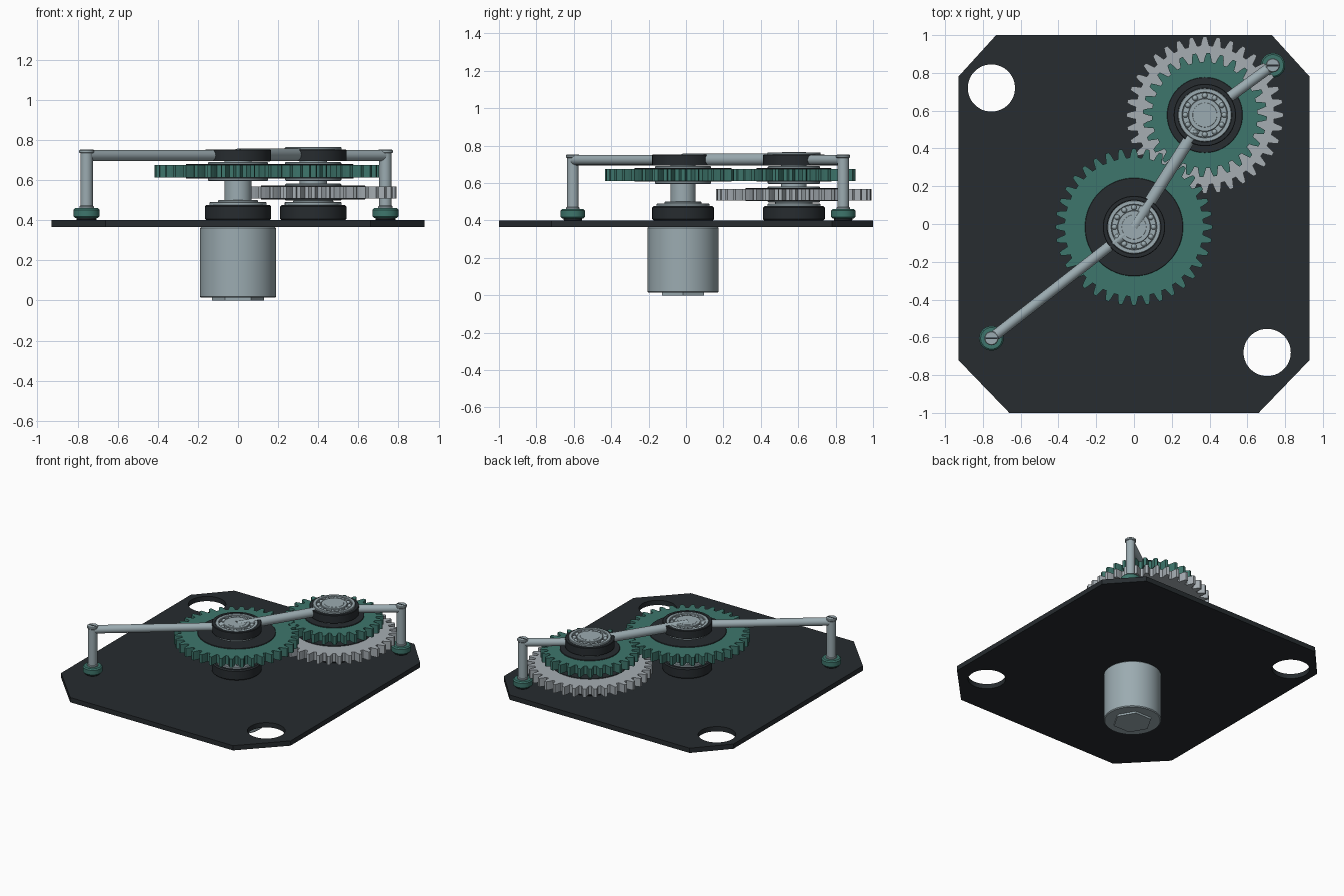
import bpy, bmesh
from math import cos, sin, pi, tau, atan2, radians
from mathutils import Vector

if "Cube" in bpy.data.objects:
    bpy.data.objects.remove(bpy.data.objects["Cube"])


def material(name, rgb):
    m = bpy.data.materials.new(name)
    m.diffuse_color = (*rgb, 1)
    m.use_nodes = True
    m.node_tree.nodes["Principled BSDF"].inputs["Base Color"].default_value = m.diffuse_color
    return m


STEEL = material("steel", (0.33, 0.41, 0.44))
PALE = material("pale_steel", (0.38, 0.42, 0.45))
DARK = material("charcoal", (0.02, 0.025, 0.029))
GREEN = material("green", (0.048, 0.18, 0.15))


def finish(name, bm, mat, loc=(0, 0, 0), smooth=True):
    bmesh.ops.recalc_face_normals(bm, faces=bm.faces)
    me = bpy.data.meshes.new(name)
    bm.to_mesh(me)
    bm.free()
    ob = bpy.data.objects.new(name, me)
    ob.location = loc
    bpy.context.collection.objects.link(ob)
    me.materials.append(mat)
    bpy.ops.object.select_all(action='DESELECT')
    bpy.context.view_layer.objects.active = ob
    ob.select_set(True)
    if smooth:
        bpy.ops.object.shade_smooth_by_angle(angle=radians(30))
    return ob


def prism(name, pts, z0, z1, mat, loc=(0, 0, 0), smooth=False):
    """Extrude a flat outline from z0 to z1."""
    bm = bmesh.new()
    f = bm.faces.new([bm.verts.new((x, y, z0)) for x, y in pts])
    ext = bmesh.ops.extrude_face_region(bm, geom=[f])
    bmesh.ops.translate(bm, vec=(0, 0, z1 - z0),
                        verts=[v for v in ext['geom'] if isinstance(v, bmesh.types.BMVert)])
    return finish(name, bm, mat, loc, smooth)


def lathe(name, profile, mat, xy=(0, 0), closed=False, segs=64):
    """Spin an (r, z) profile; open profiles get flat end caps, closed ones make rings."""
    bm = bmesh.new()
    rings = [[bm.verts.new((r * cos(tau * i / segs), r * sin(tau * i / segs), z))
              for i in range(segs)] for r, z in profile]
    pairs = list(zip(rings, rings[1:] + (rings[:1] if closed else [])))
    for a, b in pairs:
        for i in range(segs):
            j = (i + 1) % segs
            bm.faces.new((a[i], a[j], b[j], b[i]))
    if not closed:
        bm.faces.new(rings[0])
        bm.faces.new(rings[-1])
    return finish(name, bm, mat, (*xy, 0))


def drum(name, r, z0, z1, mat, xy=(0, 0), c=0.004, segs=64):
    """Cylinder with a small chamfer at both ends."""
    return lathe(name, [(r - c, z0), (r, z0 + c), (r, z1 - c), (r - c, z1)], mat, xy, segs=segs)


def ring(name, r0, r1, z0, z1, mat, xy):
    c = 0.003
    return lathe(name, [(r0, z0), (r1, z0), (r1, z1 - c), (r1 - c, z1), (r0 + c, z1), (r0, z1 - c)],
                 mat, xy, closed=True)


def rod(name, a, b, r, mat):
    a, b = Vector(a), Vector(b)
    bm = bmesh.new()
    bmesh.ops.create_cone(bm, cap_ends=True, segments=32, radius1=r, radius2=r, depth=(b - a).length)
    ob = finish(name, bm, mat, (a + b) / 2)
    ob.rotation_euler = (b - a).to_track_quat('Z', 'Y').to_euler()
    return ob


MODULE = 0.0219


def gear(name, teeth, z0, z1, mat, xy, rot=0.0):
    pitch = MODULE * teeth / 2
    root, tip = pitch - 1.2 * MODULE, pitch + MODULE
    pts = []
    for i in range(teeth):
        for r, f in ((root, -.35), (pitch, -.24), (tip, -.13), (tip, .13), (pitch, .24), (root, .35)):
            a = rot + tau * (i + f) / teeth
            pts.append((r * cos(a), r * sin(a)))
    return prism(name, pts, z0, z1, mat, (*xy, 0))


def bearing(name, xy, z0, z1):
    """Outer race, inner race, recessed floor and a circle of balls."""
    ring(name + "_outer_race", 0.118, 0.142, z0, z1, STEEL, xy)
    ring(name + "_inner_race", 0.060, 0.088, z0, z1, STEEL, xy)
    drum(name + "_floor", 0.120, z0, z1 - 0.016, STEEL, xy)
    bm = bmesh.new()
    for i in range(12):
        a = tau * i / 12
        res = bmesh.ops.create_uvsphere(bm, u_segments=14, v_segments=8, radius=0.0145)
        bmesh.ops.translate(bm, verts=res['verts'],
                            vec=(0.103 * cos(a), 0.103 * sin(a), z1 - 0.014))
    finish(name + "_balls", bm, STEEL, (*xy, 0))


A = (0.0, -0.016)     # main shaft axis
B = (0.375, 0.577)    # second shaft axis

# Base plate with clipped corners and two round holes
plate = prism("base_plate", [(-.66, -1), (.66, -1), (.93, -.72), (.93, .78),
                             (.73, 1), (-.73, 1), (-.93, .78), (-.93, -.72)], 0.365, 0.40, DARK)
for x, y in ((-0.755, 0.72), (0.705, -0.68)):
    cutter = drum("hole_cutter", 0.125, 0.3, 0.5, DARK, (x, y))
    cutter.hide_render = True
    bpy.context.view_layer.objects.active = plate
    mod = plate.modifiers.new("hole", 'BOOLEAN')
    mod.operation, mod.object, mod.solver = 'DIFFERENCE', cutter, 'EXACT'
    bpy.ops.object.modifier_apply(modifier=mod.name)
    bpy.data.objects.remove(cutter)

# Motor can below the plate with a hexagonal boss
drum("motor_can", 0.19, 0.014, 0.366, STEEL, A, c=0.006)
prism("motor_hex_boss", [(0.13 * cos(i * pi / 3), 0.13 * sin(i * pi / 3)) for i in range(6)],
      0.0, 0.02, STEEL, (*A, 0))

# Housings, bearings and shafts on both axes
for tag, xy, top in (("main", A, 0.750), ("second", B, 0.764)):
    drum(tag + "_lower_housing", 0.165, 0.399, 0.476, DARK, xy, c=0.008)
    bearing(tag + "_lower_bearing", xy, 0.47, 0.490)
    drum(tag + "_lower_spacer", 0.10, 0.47, 0.50, STEEL, xy)
    drum(tag + "_shaft", 0.068, 0.45, top + 0.001, STEEL, xy)
    ring(tag + "_upper_housing", 0.140, 0.165, 0.694, 0.752, DARK, xy)
    bearing(tag + "_upper_bearing", xy, 0.697, top)

# Meshing green gears with dark webs and steel hubs
a = atan2(B[1] - A[1], B[0] - A[0])
gear("main_gear", 36, 0.612, 0.675, GREEN, A)
gear("second_gear", 28, 0.612, 0.675, GREEN, B, a + pi - (0.5 - a * 36 / tau) * tau / 28)
gear("lower_gear", 36, 0.507, 0.569, PALE, B)
for tag, xy, web, hub in (("main", A, 0.26, 0.150), ("second", B, 0.20, 0.140)):
    drum(tag + "_gear_web", web, 0.607, 0.680, DARK, xy, c=0.002)
    drum(tag + "_gear_hub", hub, 0.596, 0.690, STEEL, xy)
drum("lower_gear_web", 0.26, 0.503, 0.573, DARK, B, c=0.002)
drum("lower_gear_hub", 0.140, 0.497, 0.582, STEEL, B)

# Support posts with green bushings and slotted heads
POSTS = (("left", (-0.755, -0.605)), ("right", (0.735, 0.84)))
for tag, xy in POSTS:
    drum(tag + "_post_foot", 0.050, 0.399, 0.42, DARK, xy, segs=32)
    drum(tag + "_post_bushing", 0.065, 0.411, 0.460, GREEN, xy, c=0.008, segs=32)
    drum(tag + "_post_collar", 0.036, 0.455, 0.472, STEEL, xy, segs=32)
    drum(tag + "_post", 0.031, 0.46, 0.74, STEEL, xy, segs=32)
    drum(tag + "_post_head", 0.037, 0.734, 0.752, STEEL, xy, segs=32)
    prism(tag + "_head_slot", [(-.03, -.005), (.03, -.005), (.03, .005), (-.03, .005)],
          0.748, 0.753, DARK, (*xy, 0))

# Bridge bars joining posts and bearings
rod("left_bridge_bar", (*POSTS[0][1], 0.723), (*A, 0.723), 0.028, STEEL)
rod("middle_bridge_bar", (*A, 0.725), (*B, 0.727), 0.032, STEEL)
rod("right_bridge_bar", (*B, 0.723), (*POSTS[1][1], 0.723), 0.028, STEEL)
